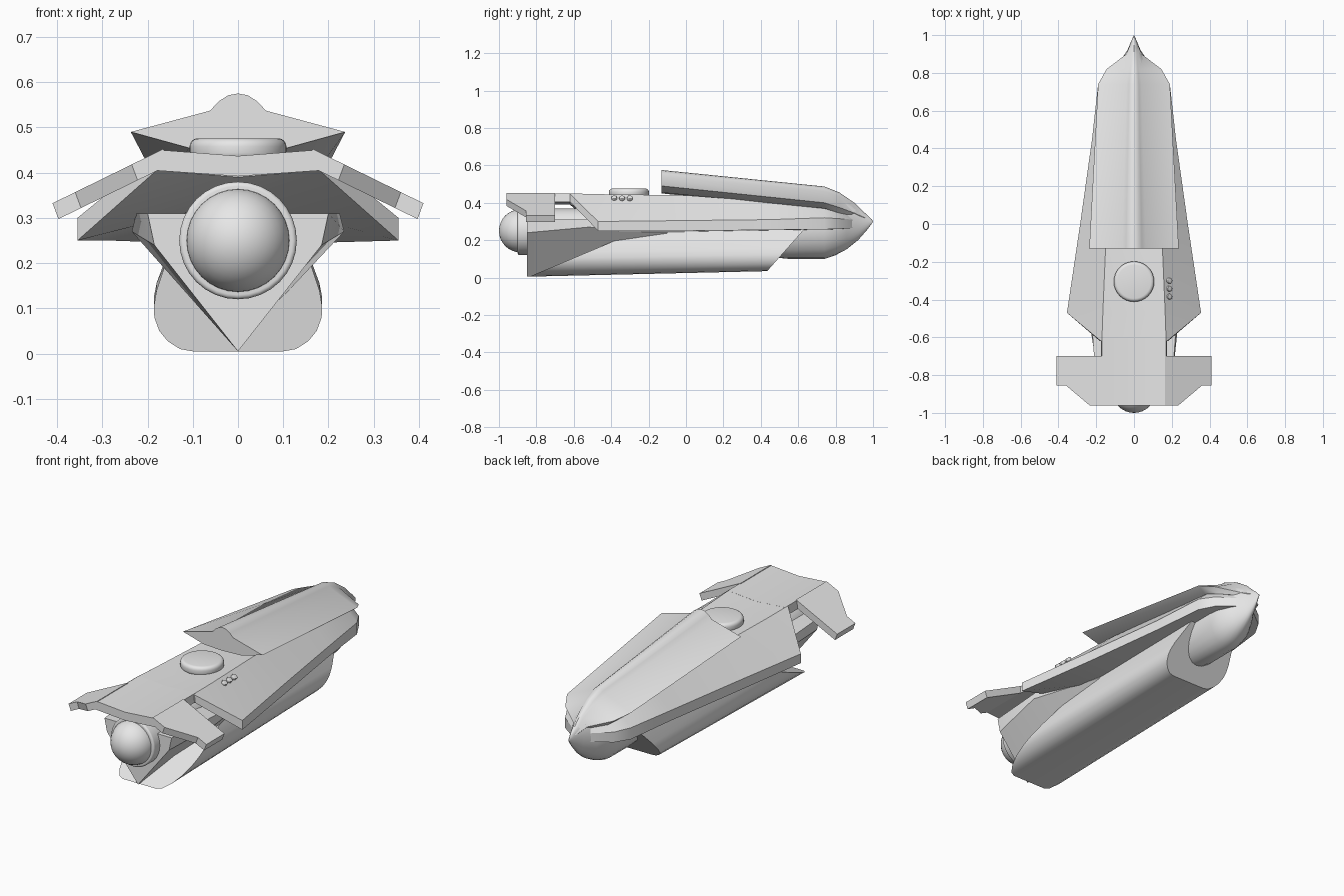
import bpy, bmesh, math
from mathutils import Matrix

if "Cube" in bpy.data.objects:
    bpy.data.objects.remove(bpy.data.objects["Cube"], do_unlink=True)

grey = bpy.data.materials.new("hull_grey")
grey.use_nodes = True
grey.diffuse_color = (0.8, 0.8, 0.8, 1)
grey.node_tree.nodes["Principled BSDF"].inputs["Base Color"].default_value = (0.8, 0.8, 0.8, 1)


def finish(name, bm):
    """Turn a bmesh into a named, shaded object."""
    bmesh.ops.remove_doubles(bm, verts=bm.verts, dist=0.0005)
    bmesh.ops.recalc_face_normals(bm, faces=bm.faces)
    mesh = bpy.data.meshes.new(name)
    bm.to_mesh(mesh)
    bm.free()
    mesh.materials.append(grey)
    obj = bpy.data.objects.new(name, mesh)
    bpy.context.collection.objects.link(obj)
    bpy.ops.object.select_all(action='DESELECT')
    obj.select_set(True)
    bpy.context.view_layer.objects.active = obj
    bpy.ops.object.shade_smooth_by_angle(angle=math.radians(28))
    return obj


def skin(name, rings):
    """Skin closed rings of 3D points and cap both ends."""
    bm = bmesh.new()
    rows = [[bm.verts.new(p) for p in ring] for ring in rings]
    n = len(rows[0])
    for a, b in zip(rows, rows[1:]):
        for i in range(n):
            j = (i + 1) % n
            bm.faces.new((a[i], a[j], b[j], b[i]))
    bm.faces.new(rows[0])
    bm.faces.new(rows[-1])
    return finish(name, bm)


def mirrored(half):
    """Close a half profile that starts and ends on the centre line."""
    return half + [(-x, z) for x, z in reversed(half[1:-1])]


def loft(name, stations):
    return skin(name, [[(x, y, z) for x, z in mirrored(half)] for y, half in stations])


def cylinder(name, radius, depth, matrix, bevel=0.0, segments=32):
    bm = bmesh.new()
    bmesh.ops.create_cone(bm, cap_ends=True, segments=segments, radius1=radius,
                          radius2=radius, depth=depth, matrix=matrix)
    if bevel:
        rim = [e for e in bm.edges if any(len(f.verts) > 4 for f in e.link_faces)]
        bmesh.ops.bevel(bm, geom=rim, offset=bevel, segments=4, profile=0.5, affect='EDGES')
    return finish(name, bm)


# Lower hull: rounded section with slanted ends
section = mirrored([(0, 0.005), (0.1, 0.005), (0.128, 0.01), (0.155, 0.027), (0.174, 0.05),
                    (0.185, 0.08), (0.186, 0.105), (0.18, 0.14), (0.16, 0.2), (0.14, 0.26), (0, 0.26)])
skin("lower_hull", [
    [(x, -0.85 + 2.38 * z, z) for x, z in section],
    [(x, 0.43 + 0.8 * z, max(z, 0.03 + 0.9 * z)) for x, z in section]])

# V-shaped rear keel
loft("rear_keel", [
    (-0.85, [(0, 0.31), (0.2, 0.31), (0.185, 0.24), (0, 0.005)]),
    (-0.52, [(0, 0.31), (0.225, 0.31), (0.235, 0.27), (0, 0.02)]),
    (-0.1, [(0, 0.26), (0.15, 0.26), (0.15, 0.24), (0, 0.03)])])

# Upper body with swept wings
loft("winged_body", [
    (-0.62, [(0, 0.437), (0.17, 0.45), (0.175, 0.447), (0.18, 0.405), (0, 0.39)]),
    (-0.47, [(0, 0.435), (0.165, 0.446), (0.355, 0.30), (0.355, 0.25), (0, 0.34)]),
    (0.0, [(0, 0.43), (0.145, 0.44), (0.285, 0.305), (0.285, 0.25), (0, 0.24)]),
    (0.45, [(0, 0.4), (0.13, 0.405), (0.222, 0.31), (0.222, 0.255), (0, 0.25)]),
    (0.74, [(0, 0.37), (0.13, 0.375), (0.19, 0.32), (0.19, 0.258), (0, 0.255)]),
    (0.82, [(0, 0.35), (0.1, 0.355), (0.145, 0.315), (0.145, 0.26), (0, 0.258)]),
    (0.9, [(0, 0.335), (0.03, 0.335), (0.04, 0.31), (0.04, 0.265), (0, 0.265)])])

# Ridged top shell
loft("top_shell", [
    (-0.13, [(0, 0.575), (0.022, 0.571), (0.042, 0.558), (0.062, 0.537), (0.237, 0.49), (0.11, 0.455), (0, 0.45)]),
    (0.74, [(0, 0.487), (0.014, 0.484), (0.026, 0.475), (0.04, 0.462), (0.19, 0.4), (0.15, 0.37), (0, 0.36)]),
    (0.82, [(0, 0.455), (0.01, 0.452), (0.02, 0.445), (0.03, 0.435), (0.145, 0.375), (0.11, 0.345), (0, 0.34)]),
    (0.9, [(0, 0.4), (0.006, 0.398), (0.012, 0.394), (0.018, 0.388), (0.04, 0.345), (0.03, 0.33), (0, 0.33)]),
    (0.99, [(0, 0.312), (0.001, 0.311), (0.002, 0.31), (0.003, 0.309), (0.004, 0.305), (0.003, 0.302), (0, 0.3)])])

# Pointed nose pod: (y, half width, bottom, top)
pod = [(0.45, 0.12, 0.11, 0.4), (0.55, 0.12, 0.1, 0.42), (0.74, 0.12, 0.1, 0.44),
       (0.8, 0.11, 0.12, 0.43), (0.86, 0.075, 0.152, 0.41), (0.92, 0.035, 0.2, 0.375),
       (0.97, 0.014, 0.257, 0.335), (1.0, 0.001, 0.298, 0.302)]
angles = [math.tau * i / 24 for i in range(24)]
skin("nose_pod", [[(w * math.cos(a), y, (lo + hi) / 2 + (hi - lo) / 2 * math.sin(a)) for a in angles]
                  for y, w, lo, hi in pod])

# Tail deck and its drooping fins
deck = [(0, 0.437), (0.17, 0.45), (0.185, 0.405), (0, 0.392)]
neck = [(0, 0.437), (0.17, 0.45), (0.175, 0.405), (0, 0.392)]
loft("tail_deck", [(-0.96, deck), (-0.7, deck), (-0.7, neck), (-0.6, neck)])
plan = [(0.165, -0.7), (0.41, -0.7), (0.41, -0.855), (0.36, -0.855), (0.235, -0.96), (0.165, -0.96)]
for side, label in ((1, "left"), (-1, "right")):
    top = [(side * x, y, 0.45 - 0.49 * (x - 0.17)) for x, y in plan]
    under = [(x - side * 0.013, y, z - 0.035) for x, y, z in top]
    skin(label + "_tail_fin", [top, under])

# Rear engine core, collar and ball
along_y = Matrix.Rotation(math.pi / 2, 4, 'X')
cylinder("engine_core", 0.12, 0.8, Matrix.Translation((0, -0.45, 0.25)) @ along_y)
cylinder("engine_collar", 0.13, 0.2, Matrix.Translation((0, -0.8, 0.25)) @ along_y, 0.01)
ball = bmesh.new()
bmesh.ops.create_uvsphere(ball, u_segments=32, v_segments=16, radius=0.115,
                          matrix=Matrix.Translation((0, -0.885, 0.25)) @ along_y)
finish("engine_ball", ball)

# Deck dome and three small buttons
cylinder("deck_dome", 0.107, 0.05, Matrix.Translation((0, -0.305, 0.451)), 0.018)
for i in range(3):
    tilt = Matrix.Rotation(math.radians(38), 4, 'Y')
    spot = Matrix.Translation((0.187, -0.3 - 0.042 * i, 0.424))
    cylinder("deck_button_%d" % (i + 1), 0.015, 0.018, spot @ tilt, 0.004, 16)
